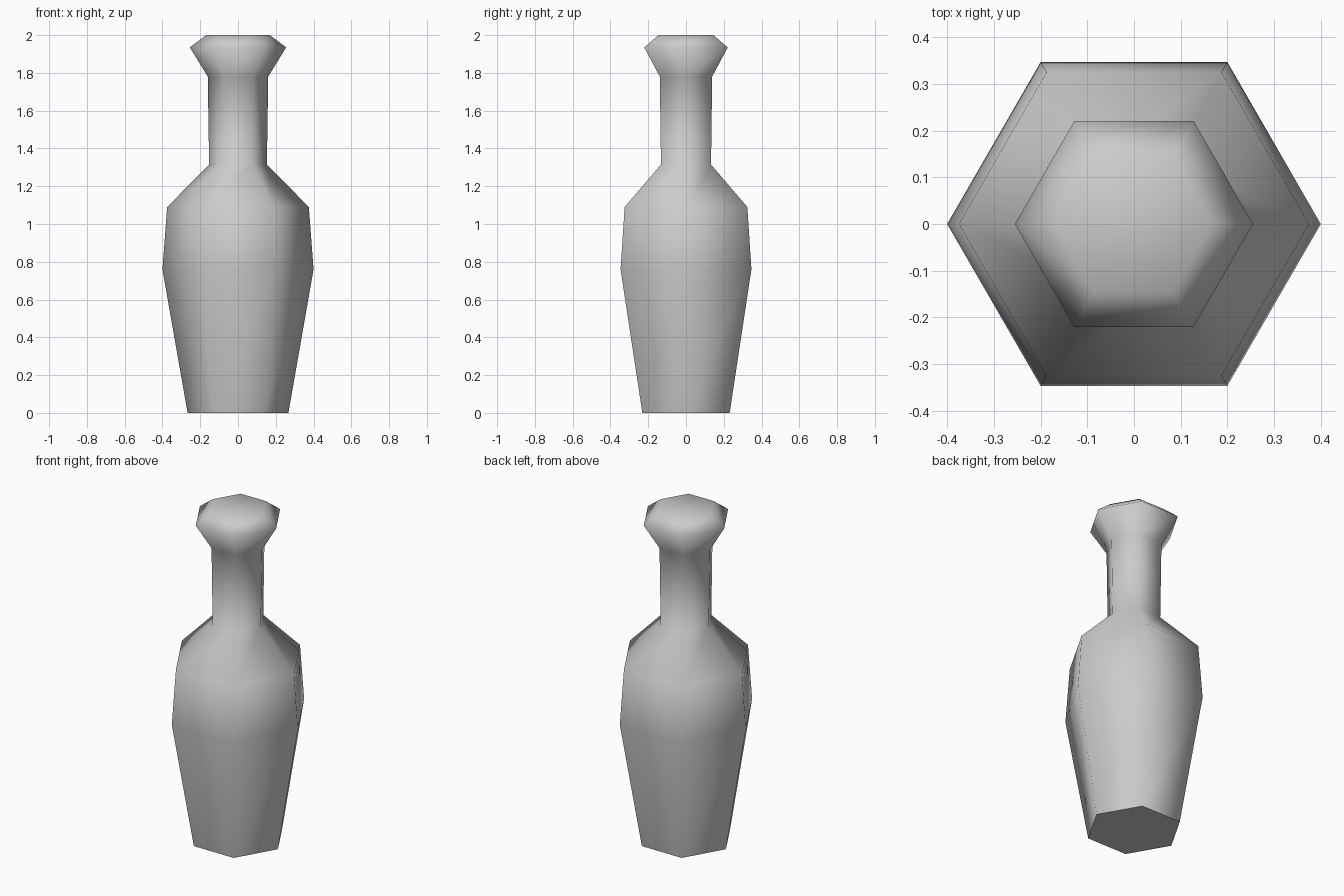
import bpy, bmesh
from math import cos, sin, pi

cube = bpy.data.objects.get("Cube")
if cube:
    bpy.data.objects.remove(cube, do_unlink=True)

SIDES = 6
# Radius and height of each ring, from foot to lip
PROFILE = [(0.267, 0), (0.4, 0.76), (0.375, 1.09), (0.153, 1.315),
           (0.16, 1.78), (0.255, 1.935), (0.168, 2.0)]

# Plain grey surface
grey = bpy.data.materials.new("plain_grey")
grey.use_nodes = True
colour = (0.6, 0.6, 0.6, 1)
grey.diffuse_color = colour
grey.node_tree.nodes["Principled BSDF"].inputs["Base Color"].default_value = colour

# Six-sided body, neck and lip in one turned shell
bm = bmesh.new()
rings = [[bm.verts.new((r * cos(2 * pi * i / SIDES), r * sin(2 * pi * i / SIDES), z))
          for i in range(SIDES)] for r, z in PROFILE]
for low, high in zip(rings, rings[1:]):
    for i in range(SIDES):
        j = (i + 1) % SIDES
        bm.faces.new((low[i], low[j], high[j], high[i]))
top = bm.faces.new(rings[-1])
foot = bm.faces.new(rings[0][::-1])

# Soft shading everywhere but the flat foot
for face in bm.faces:
    face.smooth = face is not foot
for edge in foot.edges:
    edge.smooth = False

mesh = bpy.data.meshes.new("bottle")
bm.to_mesh(mesh)
bm.free()
mesh.materials.append(grey)
bottle = bpy.data.objects.new("bottle", mesh)
bpy.context.collection.objects.link(bottle)
